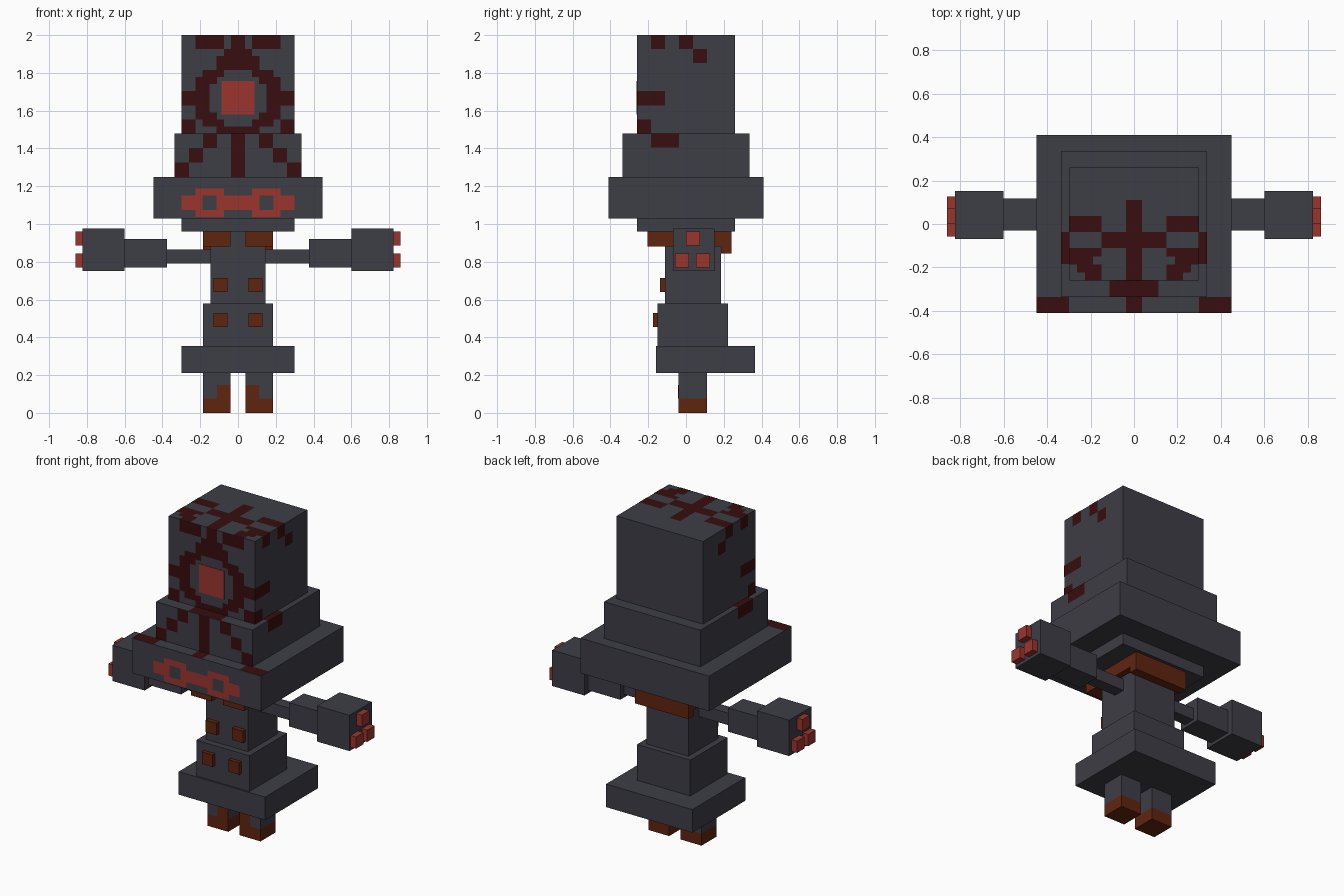
import bpy, bmesh
from mathutils import Vector

cube = bpy.data.objects.get("Cube")
if cube:
    bpy.data.objects.remove(cube, do_unlink=True)


def material(name, rgb):
    m = bpy.data.materials.new(name)
    m.use_nodes = True
    m.diffuse_color = (*rgb, 1)
    m.node_tree.nodes["Principled BSDF"].inputs["Base Color"].default_value = (*rgb, 1)
    return m


GREY = material("slate_grey", (0.048, 0.047, 0.061))
DARK = material("dark_red", (0.040, 0.004, 0.0045))
RED = material("bright_red", (0.33, 0.036, 0.027))
BROWN = material("leather_brown", (0.115, 0.018, 0.005))


def finish(bm, name, mat):
    mesh = bpy.data.meshes.new(name)
    bm.to_mesh(mesh)
    bm.free()
    mesh.materials.append(mat)
    ob = bpy.data.objects.new(name, mesh)
    bpy.context.collection.objects.link(ob)
    return ob


def box(name, mat, x, y, z):
    """Axis-aligned block from (low, high) pairs."""
    bm = bmesh.new()
    bmesh.ops.create_cube(bm, size=1)
    for v in bm.verts:
        v.co = [sum(r) / 2 + c * (r[1] - r[0]) for r, c in zip((x, y, z), v.co)]
    return finish(bm, name, mat)


def pair(name, mat, x, y, z):
    """The same block on both sides."""
    box("left_" + name, mat, x, y, z)
    box("right_" + name, mat, (-x[1], -x[0]), y, z)


def paint(name, mat, rows, origin, across, down, normal):
    """Flat pixel pattern; across and down span the whole pattern area."""
    bm = bmesh.new()
    n = Vector(normal)
    o = Vector(origin) + n * 0.0015
    du = Vector(across) / len(rows[0])
    dv = Vector(down) / len(rows)
    for r, row in enumerate(rows):
        c = 0
        while c < len(row):
            end = c
            while end < len(row) and row[end] == "#":
                end += 1
            if end > c:
                quad = [(c, r), (c, r + 1), (end, r + 1), (end, r)]
                f = bm.faces.new([bm.verts.new(o + du * a + dv * b) for a, b in quad])
                f.normal_update()
                if f.normal.dot(n) < 0:
                    f.normal_flip()
            c = max(end, c + 1)
    return finish(bm, name, mat)


def mirrored(text):
    return [half + half[::-1] for half in text.split()]


# Tall hood in stacked tiers
box("hood_top", GREY, (-.3, .3), (-.26, .26), (1.48, 2))
box("hood_middle", GREY, (-.335, .335), (-.335, .335), (1.25, 1.48))
box("hood_brim", GREY, (-.448, .448), (-.41, .41), (1.03, 1.25))
box("head_base", GREY, (-.3, .3), (-.26, .26), (.96, 1.03))

# Body and skirt
box("chest", GREY, (-.146, .146), (-.11, .185), (.58, .96))
box("waist", GREY, (-.185, .185), (-.15, .222), (.355, .58))
box("skirt", GREY, (-.3, .3), (-.16, .365), (.21, .355))

# Collar around the neck, open in front
pair("collar_front", BROWN, (.04, .185), (-.204, -.11), (.882, .96))
pair("collar_side", BROWN, (.146, .185), (-.11, .185), (.882, .96))
box("collar_back", BROWN, (-.185, .185), (.185, .24), (.845, .96))

# Coat buttons
pair("upper_button", BROWN, (.055, .13), (-.137, -.11), (.64, .715))
pair("lower_button", BROWN, (.055, .13), (-.174, -.15), (.455, .53))

# Legs and shoes
pair("leg", GREY, (.04, .185), (-.04, .11), (.075, .21))
pair("shoe", BROWN, (.04, .185), (-.04, .11), (0, .075))
pair("shoe_tongue", BROWN, (.04, .112), (-.042, -.039), (.075, .147))

# Arms widening to the hands, with three finger blocks
pair("upper_arm", GREY, (.146, .375), (.005, .08), (.79, .865))
pair("forearm", GREY, (.375, .6), (-.03, .117), (.77, .92))
pair("hand", GREY, (.6, .824), (-.07, .152), (.75, .975))
for finger, y, z in (("top", 0, .885), ("front", -.058, .77), ("back", .053, .77)):
    pair(finger + "_finger", RED, (.824, .861), (y, y + .074), (z, z + .074))

# Painted ring and markings on the front of the hood
FRONT = (0, -1, 0)
paint("hood_front_marks", DARK, mirrored("""
    ..####.#
    ..####.#
    ......##
    .....###
    .....###
    ...###..
    ..###...
    ..##....
    ####....
    ####....
    ..##....
    ..###...
    ##.###..
    ##...###"""), (-.3, -.26, 2), (.6, 0, 0), (0, 0, -.52), FRONT)
box("hood_emblem", RED, (-.088, .088), (-.263, -.259), (1.58, 1.757))
paint("middle_front_marks", DARK, mirrored("""
    ....##..#
    ....##..#
    ..##....#
    ..##....#
    ##......#
    ##......#"""), (-.335, -.335, 1.48), (.67, 0, 0), (0, 0, -.23), FRONT)

# Goggle band on the brim
paint("goggles", RED, mirrored("""
    ..####..
    ###..###
    ###..###
    ..####.."""), (-.3, -.41, 1.187), (.6, 0, 0), (0, 0, -.149), FRONT)

# Markings on the upward faces
UP = (0, 0, 1)
paint("hood_top_marks", DARK, mirrored("""
    ........
    ........
    ........
    ........
    .......#
    .......#
    ####...#
    ####...#
    ....####
    ....####
    ####...#
    ###....#
    .###...#
    ..##...#"""), (-.3, .26, 2), (.6, 0, 0), (0, -.52, 0), UP)
paint("ledge_marks", DARK, mirrored("......###"),
      (-.335, -.26, 1.48), (.67, 0, 0), (0, -.075, 0), UP)
paint("brim_marks", DARK, mirrored("####.......#"),
      (-.448, -.335, 1.25), (.896, 0, 0), (0, -.075, 0), UP)

# Markings on both sides
SIDE = """
    ..##..##......
    ..##..##......
    ........##....
    ........##....
    ..............
    ..............
    ..............
    ..............
    ####..........
    ####..........
    ..............
    ..............
    ##............
    ##............""".split()
for side, s in (("left", 1), ("right", -1)):
    out = (s, 0, 0)
    paint(side + "_hood_marks", DARK, SIDE,
          (s * .3, -.26, 2), (0, .52, 0), (0, 0, -.52), out)
    paint(side + "_middle_marks", DARK, ["#"],
          (s * .335, -.185, 1.48), (0, .148, 0), (0, 0, -.074), out)
    paint(side + "_ledge_marks", DARK, ["#"],
          (s * .3, -.037, 1.48), (s * .035, 0, 0), (0, -.148, 0), UP)
